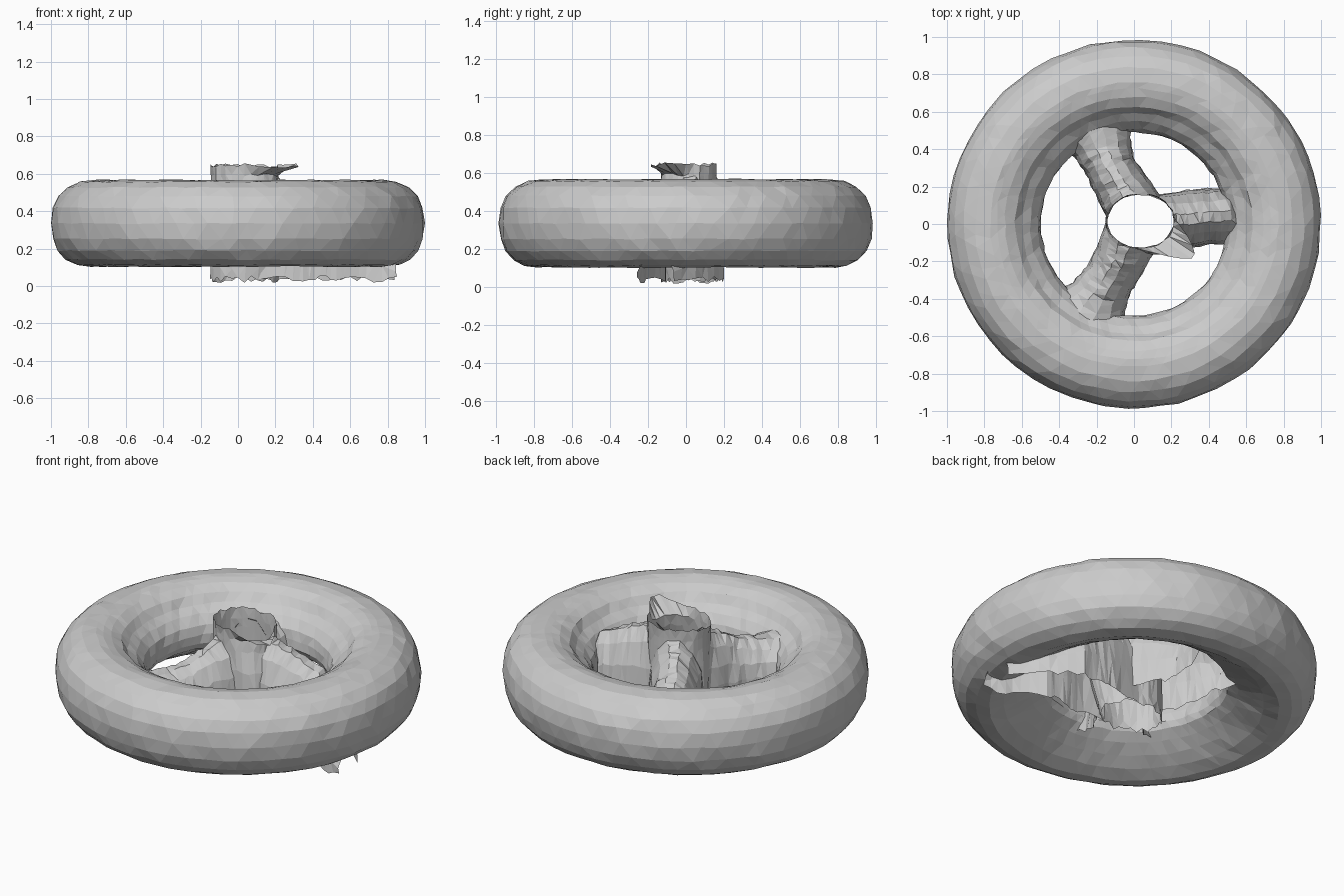
import bpy, bmesh, math, random
from mathutils import Vector

if "Cube" in bpy.data.objects:
    bpy.data.objects.remove(bpy.data.objects["Cube"])

random.seed(4)

gray = bpy.data.materials.new("light_gray")
gray.diffuse_color = (0.6, 0.6, 0.6, 1)
gray.use_nodes = True
gray.node_tree.nodes["Principled BSDF"].inputs["Base Color"].default_value = gray.diffuse_color


def jit(a):
    return random.uniform(-a, a)


def finish(bm, name):
    bmesh.ops.triangulate(bm, faces=bm.faces[:])
    bmesh.ops.recalc_face_normals(bm, faces=bm.faces[:])
    me = bpy.data.meshes.new(name)
    bm.to_mesh(me)
    bm.free()
    me.materials.append(gray)
    ob = bpy.data.objects.new(name, me)
    bpy.context.collection.objects.link(ob)
    return ob


def grid(name, rows, wrap_u=False, wrap_v=False):
    """Skin a list of point rows, optionally closed in either direction."""
    bm = bmesh.new()
    vs = [[bm.verts.new(p) for p in row] for row in rows]
    n, m = len(rows), len(rows[0])
    for i in range(n if wrap_u else n - 1):
        for j in range(m if wrap_v else m - 1):
            a, b = (i + 1) % n, (j + 1) % m
            bm.faces.new((vs[i][j], vs[a][j], vs[a][b], vs[i][b]))
    return finish(bm, name)


# Ring profile (radius, height): rounded tread, dished top, sloping underside
profile = []
for j in range(11):
    t = math.radians(-90 + 18 * j)
    c = 0.77 if t > 0 else 0.79
    s = math.sin(t)
    profile.append((c + (0.998 - c) * max(0, math.cos(t)) ** 0.9,
                    0.335 + 0.232 * math.copysign(abs(s) ** 0.88, s)))
profile += [(0.735, 0.562), (0.69, 0.55), (0.635, 0.52), (0.6, 0.475), (0.555, 0.44),
            (0.515, 0.39), (0.5, 0.34), (0.497, 0.29), (0.515, 0.255), (0.57, 0.215),
            (0.64, 0.172), (0.71, 0.132)]

# Fat ring with a slightly uneven, faceted skin
rows = []
SEG, N = 60, len(profile)
for i in range(SEG):
    row = []
    turn = jit(0.2)
    for j, (r, z) in enumerate(profile):
        a = math.tau * (i + turn + 0.5 * (j % 2) + jit(0.12)) / SEG
        r += jit(0.005)
        row.append((r * math.cos(a), 0.987 * r * math.sin(a), z + jit(0.003)))
    rows.append(row)
grid("outer_ring", rows, True, True)


# Hub: open tube with ragged ends, flared a little toward the front right
def hub_point(a, z, k=1.0):
    return Vector((0.035 + 0.18 * k * math.cos(a), 0.015 + 0.145 * k * math.sin(a), z))


rows = []
for z, rag, k, shift in ((0.035, 0.02, 1.0, 0), (0.1, 0.01, 1.0, 0.01),
                         (0.3, 0.01, 1.03, 0.045), (0.42, 0.01, 1.02, 0.035),
                         (0.53, 0.01, 1.0, 0.01), (0.59, 0.01, 1.0, 0),
                         (0.645, 0.014, 1.02, 0)):
    row = []
    for j in range(32):
        a = math.tau * j / 32
        p = hub_point(a, z + jit(rag), k + jit(0.03))
        d = abs((a + 0.72 + math.pi) % math.tau - math.pi)
        # torn flap folded outward at the front right of the top edge
        out = max(0, 1 - d / 0.75) ** 0.6
        p += Vector((0.15, -0.1, 0)) * out * (z > 0.6)
        p += Vector((1, -1, 0)) * shift * max(0, math.cos(d))
        row.append(p)
    rows.append(row)
grid("hub", rows, False, True)

# Cross-section of a spoke: (side -1..1, height 0..1), open underneath
SECTION = [(-1, 0), (-0.97, 0.35), (-0.85, 0.62), (-0.55, 0.86), (-0.18, 1),
           (0.18, 1), (0.55, 0.86), (0.85, 0.62), (0.97, 0.35), (1, 0)]


def spoke(name, angle, spread, top, bottom, stations, steps=4):
    """Loft from the hub wall through stations (x, y, half width, top, bottom)."""
    ang = math.radians(angle)
    side = Vector((-math.sin(ang), math.cos(ang), 0))
    keys = [[hub_point(ang + s * spread, bottom + h * (top - bottom)) for s, h in SECTION]]
    for x, y, w, zt, zb in stations:
        keys.append([Vector((x, y, zb + h * (zt - zb))) + side * (s * w)
                     for s, h in SECTION])
    rows = []
    for k in range(len(keys) - 1):
        last = k == len(keys) - 2
        for i in range(steps + 1 if last else steps):
            f = i / steps
            row = [p.lerp(q, f) for p, q in zip(keys[k], keys[k + 1])]
            for p in row:
                p += Vector((jit(0.005), jit(0.005), jit(0.008)))
            for e in (0, -1):
                row[e].z = max(0.006, row[e].z + jit(0.014))
            rows.append(row)
    grid(name, rows)


# Three spokes; the right one runs on beneath the ring
spoke("back_left_spoke", 110, 1.15, 0.58, 0.12,
      [(-0.07, 0.21, 0.145, 0.53, 0.13), (-0.13, 0.31, 0.135, 0.48, 0.15),
       (-0.17, 0.41, 0.16, 0.44, 0.19), (-0.23, 0.57, 0.26, 0.44, 0.27)])
spoke("front_left_spoke", 240, 1.15, 0.56, 0.12,
      [(-0.08, -0.2, 0.14, 0.52, 0.13), (-0.13, -0.29, 0.135, 0.47, 0.15),
       (-0.19, -0.39, 0.16, 0.44, 0.19), (-0.28, -0.53, 0.26, 0.44, 0.27)])
spoke("right_spoke", 3, 1.2, 0.58, 0.04,
      [(0.29, 0.025, 0.155, 0.55, 0.04), (0.4, 0.04, 0.15, 0.51, 0.04),
       (0.52, 0.045, 0.155, 0.46, 0.04), (0.68, -0.06, 0.15, 0.3, 0.04),
       (0.84, -0.16, 0.1, 0.15, 0.04)])
